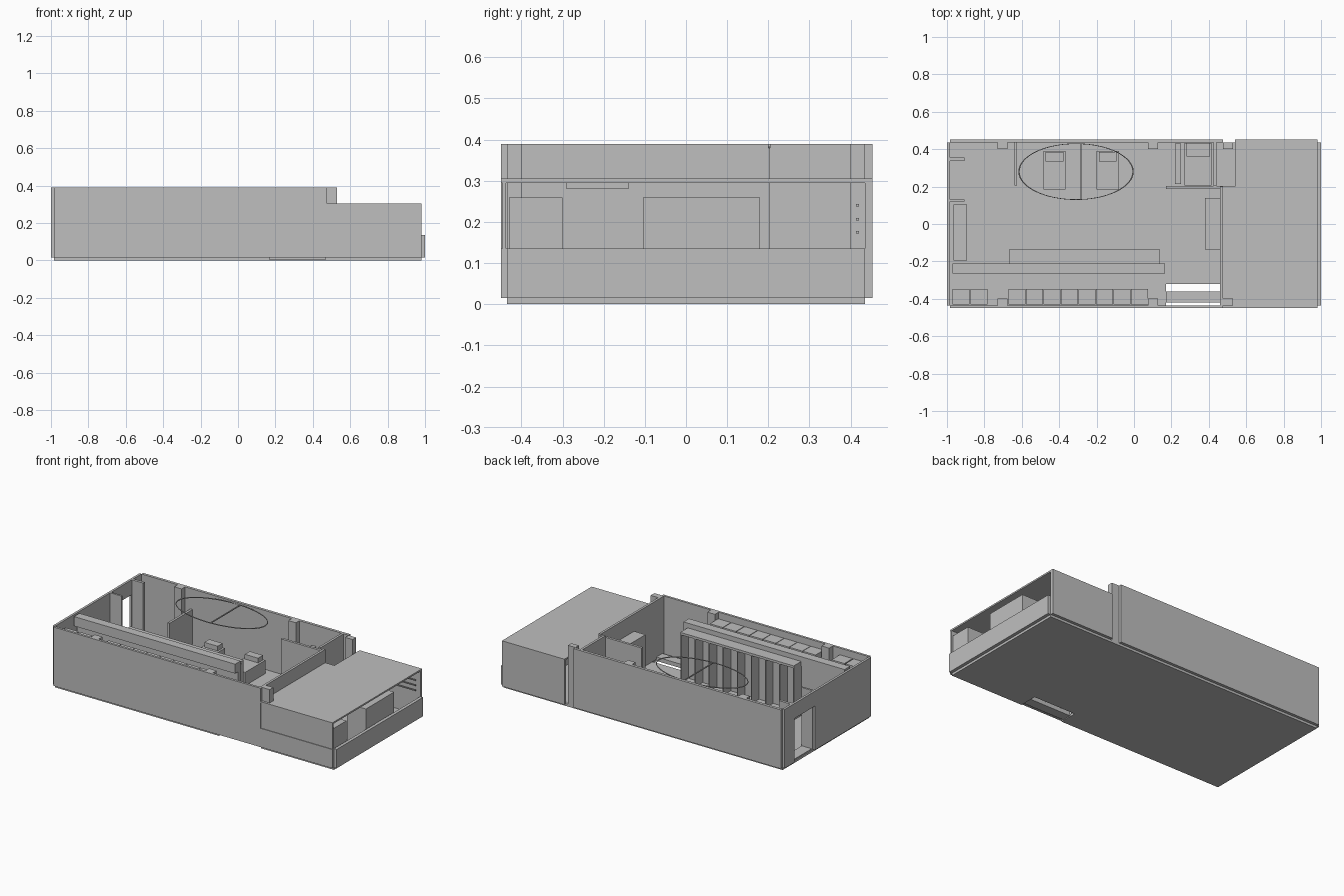
import bpy
import math

default = bpy.data.objects.get("Cube")
if default:
    bpy.data.objects.remove(default, do_unlink=True)

GREY = (0.52, 0.52, 0.52, 1.0)
grey = bpy.data.materials.new("plain_grey")
grey.use_nodes = True
grey.diffuse_color = GREY
grey.node_tree.nodes["Principled BSDF"].inputs["Base Color"].default_value = GREY

FLOOR, TOP, LEDGE, ROOF = 0.015, 0.39, 0.135, 0.305
FRONT, BACK = -0.435, 0.435


def box(name, x, y, z):
    """Axis-aligned box from (min, max) pairs."""
    corners = [(a, b, c) for a in x for b in y for c in z]
    faces = [(0, 1, 3, 2), (4, 6, 7, 5), (0, 4, 5, 1),
             (2, 3, 7, 6), (0, 2, 6, 4), (1, 5, 7, 3)]
    mesh = bpy.data.meshes.new(name)
    mesh.from_pydata(corners, [], faces)
    mesh.materials.append(grey)
    obj = bpy.data.objects.new(name, mesh)
    bpy.context.collection.objects.link(obj)
    return obj


# Floor slab with a stair opening along the front
HOLE = (0.17, 0.465)
box("floor_main", (-0.985, 0.98), (-0.32, BACK), (0, FLOOR))
box("floor_front_left", (-0.985, HOLE[0]), (FRONT, -0.32), (0, FLOOR))
box("floor_front_right", (HOLE[1], 0.98), (FRONT, -0.32), (0, FLOOR))
box("stair_tread", HOLE, (-0.42, -0.36), (0.005, 0.03))

# Outer walls
box("front_wall", (-0.985, 0.475), (-0.45, FRONT), (FLOOR, TOP))
box("front_low_wall", (0.475, 0.98), (-0.45, FRONT), (FLOOR, LEDGE))
box("front_upper_panel", (0.475, 0.98), (-0.446, -0.438), (LEDGE, 0.295))
box("back_wall", (-0.985, 0.475), (BACK, 0.453), (FLOOR, TOP))
box("back_side_wall", (0.54, 0.98), (BACK, 0.453), (FLOOR, 0.295))
box("end_low_wall", (0.98, 1.0), (FRONT, BACK), (FLOOR, LEDGE))

# End wall with a doorway
DOOR = (0.13, 0.335)
END = (-1.0, -0.985)
box("end_wall_front", END, (FRONT, DOOR[0]), (FLOOR, TOP))
box("end_wall_back", END, (DOOR[1], BACK), (FLOOR, TOP))
box("door_lintel", END, DOOR, (0.295, TOP))
box("porch_wall_front", (-0.985, -0.905), (0.12, 0.132), (FLOOR, TOP))
box("porch_wall_back", (-0.985, -0.905), (0.338, 0.355), (FLOOR, TOP))
box("door_mat", (-0.98, -0.91), (0.135, 0.333), (FLOOR, 0.02))

# Flat roof of the side annex, notched at the back
box("roof_main", (0.475, 0.98), (-0.45, 0.2), (0.295, ROOF))
box("roof_back", (0.54, 0.98), (0.2, 0.453), (0.295, ROOF))

# Pillars along both long walls
for x in (-0.73, 0.075, 0.475):
    box("front_pillar", (x, x + 0.053), (FRONT, -0.398), (FLOOR, TOP))
    box("back_pillar", (x, x + 0.053), (0.4, BACK), (FLOOR, TOP))

# Inner walls
box("annex_divider", (0.46, 0.475), (FRONT, 0.2), (FLOOR, TOP))
box("small_room_front_wall", (0.17, 0.475), (0.188, 0.204), (FLOOR, 0.38))
box("small_room_side_wall", (0.425, 0.44), (0.204, BACK), (FLOOR, TOP))
box("small_room_partition", (0.22, 0.25), (0.215, 0.43), (FLOOR, 0.26))
box("back_partition", (-0.64, -0.625), (0.205, BACK), (FLOOR, 0.26))

# Beam with a thin wall below it
box("long_beam", (-0.97, 0.165), (-0.265, -0.21), (0.33, TOP))
box("long_wall", (-0.97, 0.165), (-0.235, -0.212), (FLOOR, 0.33))

# Display shelving against the long wall
box("display_top", (-0.665, 0.135), (-0.21, -0.135), (0.345, 0.36))
box("display_base", (-0.665, 0.135), (-0.21, -0.135), (FLOOR, 0.04))
for i in range(9):
    x = -0.665 + i * 0.0993
    box("display_fin", (x, x + 0.006), (-0.212, -0.137), (0.04, 0.345))

# Lockers on the front wall
for i in range(2):
    x = -0.97 + i * 0.097
    box("corner_locker", (x, x + 0.09), (-0.43, -0.347), (FLOOR, 0.35))
for i in range(8):
    x = -0.67 + i * 0.0935
    box("locker", (x, x + 0.09), (-0.43, -0.347), (FLOOR, 0.35))

# Loose furniture in the main room
for x in (-0.485, -0.2):
    box("bed", (x, x + 0.12), (0.185, 0.39), (FLOOR, 0.1))
    box("pillow", (x + 0.013, x + 0.107), (0.335, 0.385), (0.1, 0.13))
box("end_cabinet", (-0.965, -0.892), (-0.195, 0.105), (FLOOR, 0.2))
box("divider_cabinet", (0.38, 0.46), (-0.135, 0.14), (FLOOR, 0.28))
box("small_room_bench", (0.27, 0.415), (0.206, 0.433), (FLOOR, 0.1))
box("small_room_bench_back", (0.28, 0.405), (0.36, 0.432), (0.1, 0.15))

# Annex furniture and fittings
box("annex_counter", (0.84, 0.975), (-0.105, 0.18), (FLOOR, 0.26))
box("annex_cupboard", (0.85, 0.975), (-0.43, -0.3), (FLOOR, 0.26))
box("ceiling_unit", (0.52, 0.66), (-0.29, -0.14), (0.28, 0.295))
for z in (0.172, 0.204, 0.237):
    box("wall_rail", (0.6, 0.96), (0.413, 0.42), (z, z + 0.006))

# Thin oval rail with a cross bar
bpy.ops.mesh.primitive_torus_add(major_radius=0.305, minor_radius=0.0035,
                                 major_segments=64, minor_segments=6,
                                 location=(-0.31, 0.28, 0.381))
rail = bpy.context.object
rail.name = "oval_rail"
rail.scale = (1, 0.49, 1)
rail.data.materials.append(grey)
bpy.ops.object.shade_smooth_by_angle(angle=math.radians(40))
box("oval_cross_bar", (-0.288, -0.282), (0.13, 0.43), (0.378, 0.384))
